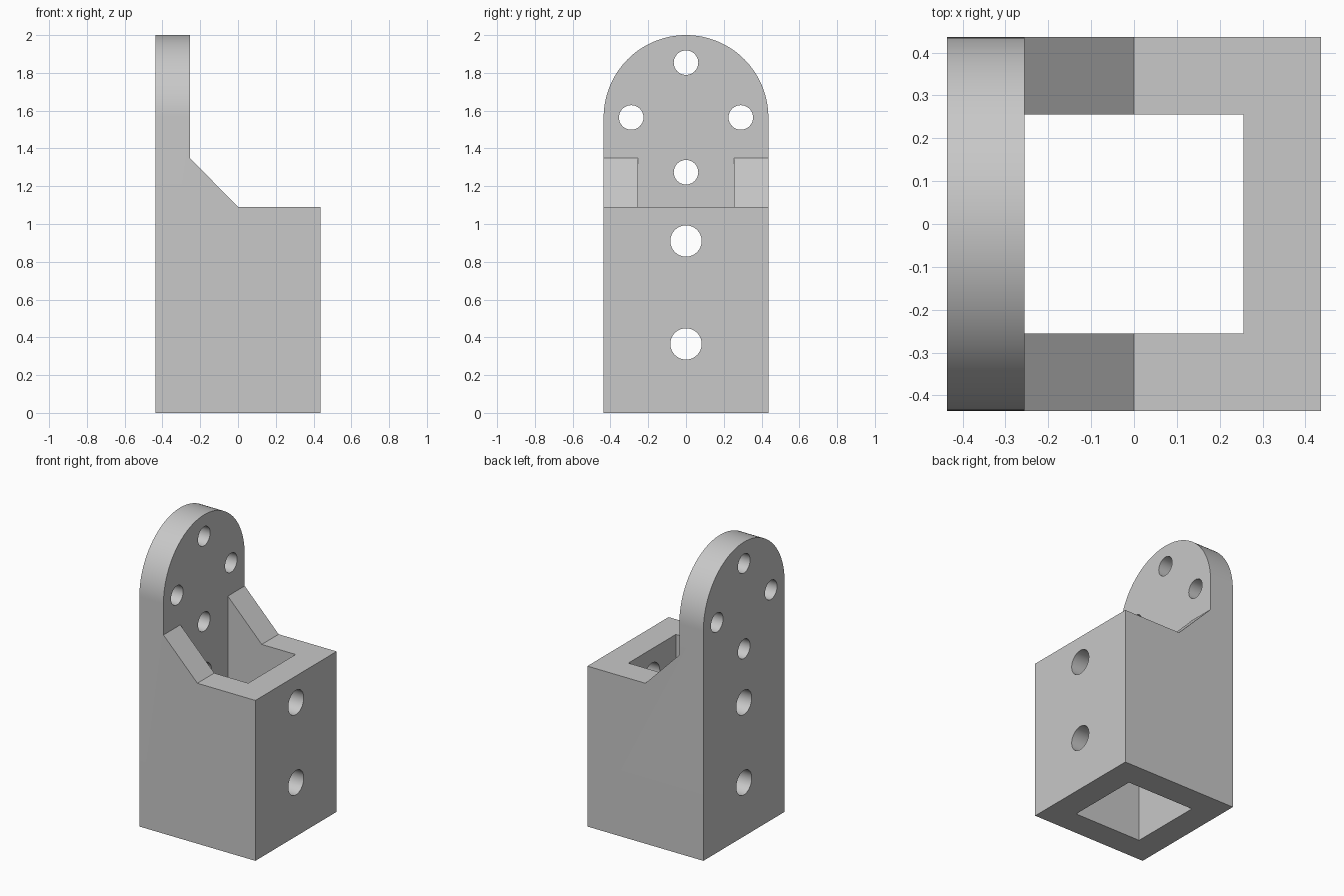
import bpy, bmesh, math
from mathutils import Vector

cube = bpy.data.objects.get("Cube")
if cube:
    bpy.data.objects.remove(cube, do_unlink=True)

HALF = 0.436      # half width of the block
INNER = 0.255     # half width of the square bore
TOP = 2.0
ARC_Z = TOP - HALF
RIM_Z = 1.09      # top of the socket
RAMP_Z = 1.35     # where the gussets meet the plate

grey = bpy.data.materials.new("plain grey")
grey.use_nodes = True
colour = (0.58, 0.58, 0.58, 1)
grey.diffuse_color = colour
grey.node_tree.nodes["Principled BSDF"].inputs["Base Color"].default_value = colour


def prism(name, points, direction):
    """Extrude a closed outline of 3D points along a direction."""
    bm = bmesh.new()
    face = bm.faces.new([bm.verts.new(p) for p in points])
    ext = bmesh.ops.extrude_face_region(bm, geom=[face])
    verts = [g for g in ext["geom"] if isinstance(g, bmesh.types.BMVert)]
    bmesh.ops.translate(bm, verts=verts, vec=Vector(direction))
    bmesh.ops.recalc_face_normals(bm, faces=bm.faces)
    mesh = bpy.data.meshes.new(name)
    bm.to_mesh(mesh)
    bm.free()
    mesh.materials.append(grey)
    obj = bpy.data.objects.new(name, mesh)
    bpy.context.collection.objects.link(obj)
    return obj


def combine(target, cutter, operation):
    """Apply an exact boolean and discard the cutter."""
    cutter.hide_render = True
    mod = target.modifiers.new(operation, 'BOOLEAN')
    mod.operation = operation
    mod.solver = 'EXACT'
    mod.object = cutter
    bpy.context.view_layer.objects.active = target
    bpy.ops.object.modifier_apply(modifier=mod.name)
    bpy.data.objects.remove(cutter, do_unlink=True)


# Side profile: socket, sloped gussets and tall mounting plate
side = [(-HALF, 0), (HALF, 0), (HALF, RIM_Z), (0, RIM_Z),
        (-INNER, RAMP_Z), (-INNER, TOP + 0.1), (-HALF, TOP + 0.1)]
bracket = prism("mounting_bracket", [(x, -0.6, z) for x, z in side], (0, 1.2, 0))

# Rounded outline seen from the side
steps = 64
arch = [(-HALF, -0.1), (HALF, -0.1)]
arch += [(HALF * math.cos(math.pi * i / steps), ARC_Z + HALF * math.sin(math.pi * i / steps))
         for i in range(steps + 1)]
combine(bracket, prism("arch_cutter", [(-0.6, y, z) for y, z in arch], (1.2, 0, 0)), 'INTERSECT')

# Square bore through the socket
bore = [(-INNER, -INNER), (INNER, -INNER), (INNER, INNER), (-INNER, INNER)]
combine(bracket, prism("bore_cutter", [(x, y, -0.1) for x, y in bore], (0, 0, 1.8)), 'DIFFERENCE')

# Cross holes: two through the socket, four around the plate
ring = 0.29
holes = [(0, 0.365, 0.083), (0, 0.91, 0.083)]
for i in range(4):
    a = i * math.pi / 2
    holes.append((ring * math.cos(a), ARC_Z + ring * math.sin(a), 0.065))
for y, z, r in holes:
    circle = [(-0.6, y + r * math.cos(math.tau * i / 40), z + r * math.sin(math.tau * i / 40))
              for i in range(40)]
    combine(bracket, prism("hole_cutter", circle, (1.2, 0, 0)), 'DIFFERENCE')

# Smooth the arch and holes, keep the edges sharp
bpy.ops.object.select_all(action='DESELECT')
bracket.select_set(True)
bpy.context.view_layer.objects.active = bracket
bpy.ops.object.shade_smooth_by_angle(angle=math.radians(30))
